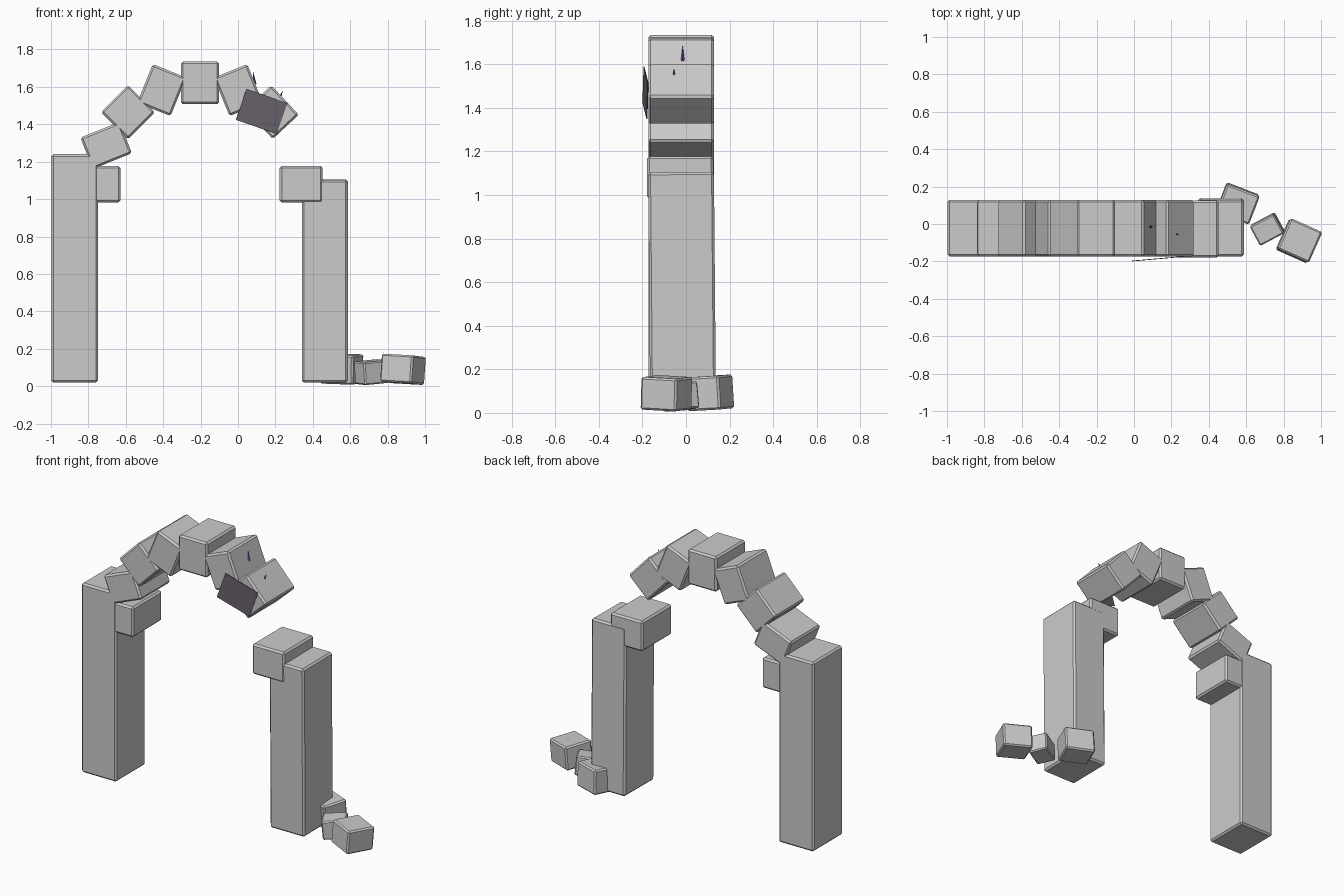
import bpy, bmesh
from math import radians
from mathutils import Matrix

if "Cube" in bpy.data.objects:
    bpy.data.objects.remove(bpy.data.objects["Cube"])


def make_object(name, bm, loc, rot=(0, 0, 0), color=None):
    bmesh.ops.recalc_face_normals(bm, faces=bm.faces)
    mesh = bpy.data.meshes.new(name)
    bm.to_mesh(mesh)
    bm.free()
    ob = bpy.data.objects.new(name, mesh)
    bpy.context.collection.objects.link(ob)
    ob.location = loc
    ob.rotation_euler = [radians(a) for a in rot]
    if color:
        mat = bpy.data.materials.new(name + "_colour")
        mat.diffuse_color = color
        mat.use_nodes = True
        mat.node_tree.nodes["Principled BSDF"].inputs["Base Color"].default_value = mat.diffuse_color
        mesh.materials.append(mat)
    return ob


def block(name, loc, size, rot=(0, 0, 0), bevel=0.011, color=None):
    bm = bmesh.new()
    bmesh.ops.create_cube(bm, size=1, matrix=Matrix.Diagonal((*size, 1)))
    ob = make_object(name, bm, loc, rot, color)
    if bevel:
        mod = ob.modifiers.new("chamfer", 'BEVEL')
        mod.width = bevel
        mod.segments = 1
    return ob


def shard(name, loc, height, radius, rot, color):
    bm = bmesh.new()
    bmesh.ops.create_cone(bm, cap_ends=True, segments=4, radius1=radius,
                          radius2=0, depth=height)
    return make_object(name, bm, loc, rot, color)


DEPTH, MID_Y = 0.302, -0.022

# Pillars of unequal height
block("left_pillar", (-0.873, MID_Y, 0.63), (0.25, DEPTH, 1.22))
block("right_pillar", (0.464, MID_Y + 0.004, 0.562), (0.246, DEPTH, 1.085), (0.5, 0, 0))

# Corbel blocks at the springing of the arch
block("left_corbel", (-0.742, MID_Y, 1.08), (0.227, DEPTH - 0.004, 0.195))
block("right_corbel", (0.338, MID_Y - 0.004, 1.08), (0.23, DEPTH + 0.003, 0.195))

# Arch stones: x, z, width, height, tilt seen from the front
stones = [
    (-0.705, 1.287, 0.225, 0.180, 22),
    (-0.588, 1.465, 0.205, 0.205, 45),
    (-0.408, 1.583, 0.192, 0.222, -22),
    (-0.203, 1.622, 0.205, 0.226, 0),
    (0.002, 1.583, 0.192, 0.222, 22),
    (0.182, 1.465, 0.190, 0.215, 43),
]
for i, (x, z, w, h, tilt) in enumerate(stones):
    block(f"arch_stone_{i + 1}", (x, MID_Y, z), (w, DEPTH, h), (0, -tilt, 0))

# Fallen rubble beside the right pillar
block("rubble_back", (0.555, 0.11, 0.092), (0.188, 0.163, 0.155), (3, 2, -21), 0.009)
block("rubble_middle", (0.713, -0.027, 0.075), (0.145, 0.118, 0.122), (3, -5, 28), 0.007)
block("rubble_front", (0.882, -0.09, 0.09), (0.185, 0.18, 0.15), (-3, 3, -24), 0.009)

# Dark plaque loosely hung on the front of the arch
block("plaque", (0.126, -0.186, 1.469), (0.232, 0.004, 0.175), (0, 19, 5), 0,
      (0.14, 0.12, 0.15, 1))

# Small coloured slivers on the upper stones
shard("purple_sliver", (0.085, -0.015, 1.65), 0.07, 0.009, (0, -8, 0),
      (0.25, 0.05, 0.4, 1))
shard("green_sliver", (0.232, -0.055, 1.562), 0.04, 0.007, (0, 20, 0),
      (0.05, 0.2, 0.15, 1))
